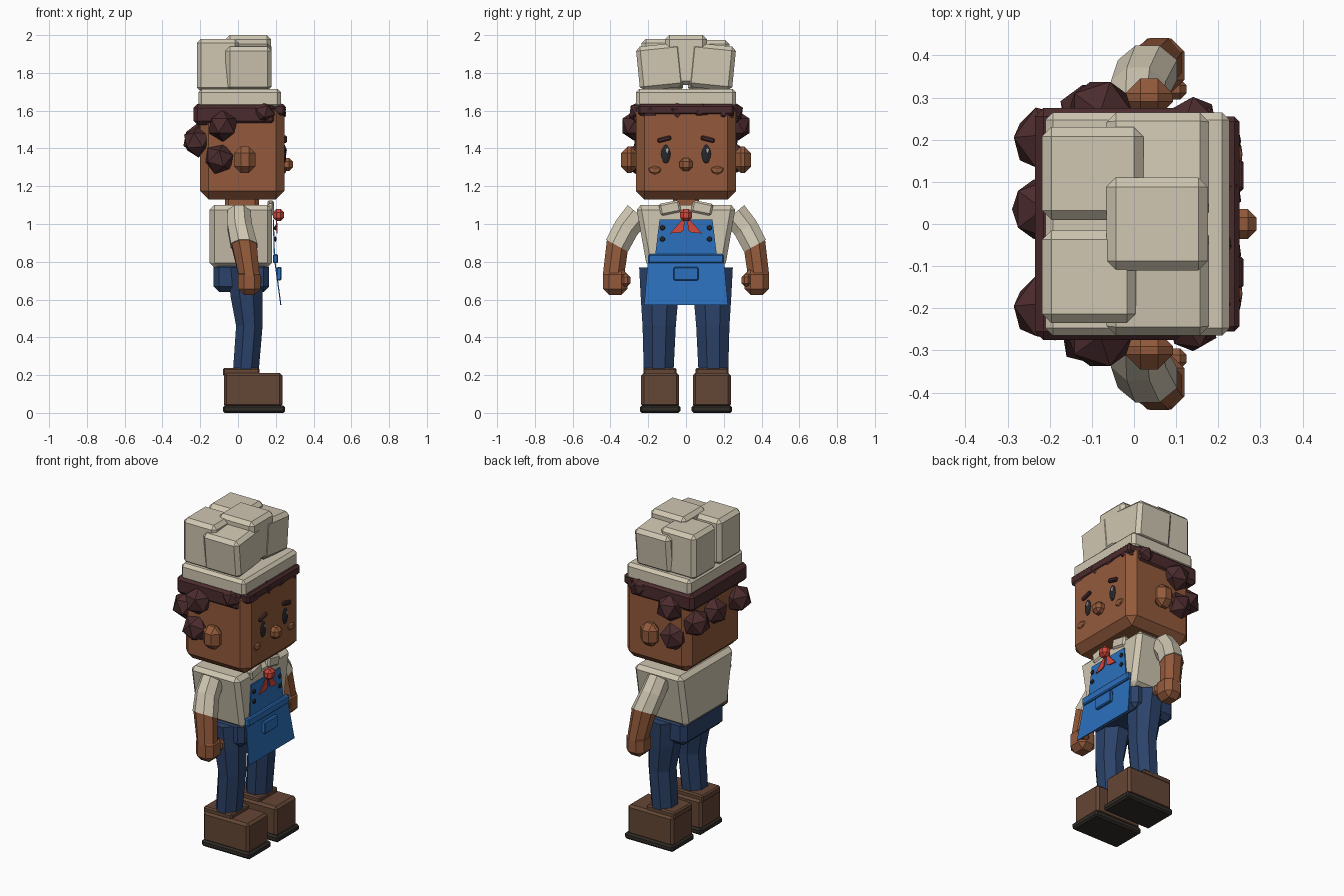
import bpy, bmesh, math
from mathutils import Vector, Matrix, Euler

old = bpy.data.objects.get("Cube")
if old:
    bpy.data.objects.remove(old, do_unlink=True)


def material(name, code):
    rgb = [int(code[i:i + 2], 16) / 255 for i in (0, 2, 4)]
    col = [c / 12.92 if c <= 0.04045 else ((c + 0.055) / 1.055) ** 2.4 for c in rgb] + [1]
    m = bpy.data.materials.new(name)
    m.use_nodes = True
    m.diffuse_color = col
    m.node_tree.nodes["Principled BSDF"].inputs["Base Color"].default_value = col
    return m


skin = material("skin brown", "935A3B")
cream = material("cream cloth", "D0C7B2")
blue = material("apron blue", "2B6FBC")
denim = material("denim blue", "2B4269")
leather = material("boot leather", "644635")
sole_mat = material("dark sole", "302C27")
hair = material("dark hair", "4B2B2D")
red = material("scarf red", "D2473B")
black = material("soft black", "27282C")
white = material("eye shine", "B8B8B4")


def finish(bm, name, mat):
    bmesh.ops.recalc_face_normals(bm, faces=bm.faces)
    me = bpy.data.meshes.new(name)
    bm.to_mesh(me)
    bm.free()
    me.materials.append(mat)
    ob = bpy.data.objects.new(name, me)
    bpy.context.collection.objects.link(ob)
    return ob


def box(name, x, y, z, mat, bevel=0.0, rot=(0, 0, 0), taper=1.0):
    """Chamfered box from its ranges; taper scales the lower end along y."""
    lo, hi = Vector((x[0], y[0], z[0])), Vector((x[1], y[1], z[1]))
    size, mid = hi - lo, (lo + hi) / 2
    size.y = abs(size.y)
    bm = bmesh.new()
    bmesh.ops.create_cube(bm, size=1)
    for v in bm.verts:
        v.co = Vector(a * b for a, b in zip(v.co, size))
        if v.co.z < 0:
            v.co.y *= taper
    if bevel:
        bmesh.ops.bevel(bm, geom=bm.edges[:], offset=bevel, segments=1, affect='EDGES')
    bm.transform(Matrix.Translation(mid) @ Euler(rot).to_matrix().to_4x4())
    return finish(bm, name, mat)


def blob(name, centre, radii, mat, detail=1, turn=0.0):
    bm = bmesh.new()
    bmesh.ops.create_icosphere(bm, subdivisions=detail, radius=1)
    bm.transform(Matrix.Translation(centre) @ Matrix.Diagonal((*radii, 1)) @ Matrix.Rotation(turn, 4, 'X'))
    return finish(bm, name, mat)


def tube(name, rings, mat, side, n=8):
    """Eight-sided limb through rings of (centre, x radius, y radius, tilt)."""
    bm = bmesh.new()
    loops = []
    for c, rx, ry, tilt in rings:
        loop = []
        for i in range(n):
            a = 2 * math.pi * (i + 0.5) / n
            k = 1 / math.cos(math.pi / n)
            u, v = rx * k * math.cos(a), ry * k * math.sin(a)
            loop.append(bm.verts.new((c[0] + u, side * (c[1] + v * math.cos(tilt)), c[2] + v * math.sin(tilt))))
        loops.append(loop)
    for a, b in zip(loops, loops[1:]):
        for i in range(n):
            bm.faces.new((a[i], a[(i + 1) % n], b[(i + 1) % n], b[i]))
    bm.faces.new(loops[0])
    bm.faces.new(loops[-1])
    return finish(bm, name, mat)


def plate(name, outline, mat, thick=0.006):
    """Thin sheet facing +x, extruded backwards."""
    bm = bmesh.new()
    face = bm.faces.new([bm.verts.new(p) for p in outline])
    ext = bmesh.ops.extrude_face_region(bm, geom=[face])
    moved = [v for v in ext["geom"] if isinstance(v, bmesh.types.BMVert)]
    bmesh.ops.translate(bm, verts=moved, vec=(-thick, 0, 0))
    return finish(bm, name, mat)


# Torso, hips and neck
box("shirt", (-0.15, 0.18), (-0.265, 0.265), (0.77, 1.1), cream, 0.025, taper=0.78)
box("hips", (-0.13, 0.165), (-0.2, 0.2), (0.64, 0.8), denim, 0.03)
box("neck", (-0.07, 0.11), (-0.07, 0.07), (1.05, 1.18), skin, 0.02)

# Head, nose
box("head", (-0.2, 0.245), (-0.265, 0.265), (1.13, 1.64), skin, 0.045)
box("nose", (0.225, 0.29), (-0.035, 0.035), (1.28, 1.35), skin, 0.02)

# Paired parts
for s, side in ((1, "left"), (-1, "right")):
    # Legs and boots
    tube(side + "_leg", [((0.035, 0.14, 0.77), 0.085, 0.108, 0),
                         ((0.045, 0.14, 0.62), 0.085, 0.1, 0),
                         ((0.06, 0.142, 0.46), 0.07, 0.088, 0),
                         ((0.04, 0.145, 0.2), 0.068, 0.078, 0)], denim, s)
    box(side + "_boot", (-0.075, 0.235), (s * 0.137 - 0.1, s * 0.137 + 0.1), (0.03, 0.212), leather, 0.014)
    box(side + "_boot_cuff", (-0.08, 0.115), (s * 0.137 - 0.088, s * 0.137 + 0.088), (0.195, 0.238), leather, 0.008)
    box(side + "_boot_sole", (-0.08, 0.25), (s * 0.137 - 0.107, s * 0.137 + 0.107), (0, 0.04), sole_mat, 0.01)

    # Arms and hands
    tube(side + "_sleeve", [((0.005, 0.255, 1.055), 0.06, 0.07, 0.7),
                            ((0.01, 0.315, 0.98), 0.065, 0.068, 0.6),
                            ((0.032, 0.365, 0.885), 0.07, 0.066, 0.5)], cream, s)
    tube(side + "_forearm", [((0.032, 0.363, 0.89), 0.066, 0.063, 0.5),
                             ((0.06, 0.385, 0.72), 0.055, 0.056, 0.1)], skin, s)
    box(side + "_hand", (0, 0.12), (s * 0.375 - 0.065, s * 0.375 + 0.065), (0.625, 0.765), skin, 0.032)
    box(side + "_thumb", (0.065, 0.125), (s * 0.32 - 0.025, s * 0.32 + 0.025), (0.67, 0.735), skin, 0.016)

    # Ears and face details
    box(side + "_ear", (-0.02, 0.092), (s * 0.3 - 0.045, s * 0.3 + 0.045), (1.27, 1.41), skin, 0.035)
    blob(side + "_eye", (0.246, s * 0.107, 1.37), (0.01, 0.025, 0.05), black, 2)
    blob(side + "_eye_shine", (0.255, s * 0.107 + 0.007, 1.388), (0.004, 0.009, 0.014), white, 1)
    box(side + "_brow", (0.235, 0.26), (s * 0.115 - 0.037, s * 0.115 + 0.037), (1.437, 1.461), hair, 0.006,
        rot=(-s * 0.25, 0, 0))
    blob(side + "_cheek", (0.243, s * 0.165, 1.285), (0.016, 0.038, 0.024), skin)

    # Collar, scarf tails, bib buttons
    box(side + "_collar", (0.155, 0.19), (s * 0.085 - 0.055, s * 0.085 + 0.055), (1.053, 1.117), cream, 0.01,
        rot=(-s * 0.2, 0, 0))
    plate(side + "_scarf_tail", [(0.206, s * 0.005, 1.04), (0.209, s * 0.085, 0.95),
                                 (0.21, s * 0.03, 0.955), (0.21, s * 0.012, 0.965)], red)
    for z in (0.92, 0.98):
        blob("%s_button_%s" % (side, "low" if z < 0.95 else "high"), (0.198, s * 0.125, z),
             (0.008, 0.015, 0.015), black)

    # Hair curls along the sides and back
    curls = [(-0.08, 0.265, 1.52, 0.085), (-0.1, 0.26, 1.345, 0.083), (0.14, 0.245, 1.59, 0.062),
             (-0.21, 0.2, 1.435, 0.084)]
    for i, (x, y, z, r) in enumerate(curls):
        blob("%s_side_curl_%d" % (side, i + 1), (x, s * y, z), (r, r, r), hair, turn=i)

# Hair cap and remaining curls
box("hair_cap", (-0.235, 0.2), (-0.275, 0.275), (1.525, 1.635), hair, 0.02)
box("hairline", (0.1, 0.25), (-0.255, 0.255), (1.575, 1.635), hair, 0.012)
blob("back_curl", (-0.215, 0.035, 1.45), (0.083, 0.083, 0.083), hair)
for i, y in enumerate((-0.19, -0.05, 0.08, 0.2)):
    blob("front_curl_%d" % (i + 1), (0.205, y, 1.595), (0.055, 0.066, 0.055), hair, turn=i)

# Hat: band and puffed blocks
box("hat_band", (-0.21, 0.227), (-0.265, 0.265), (1.615, 1.715), cream, 0.018)
box("hat_puff_back_left", (-0.218, 0.022), (0.01, 0.23), (1.7, 1.975), cream, 0.022)
box("hat_puff_back_right", (-0.218, 0.005), (-0.235, -0.015), (1.7, 1.98), cream, 0.022)
for s, side in ((1, "left"), (-1, "right")):
    box("hat_puff_front_" + side, (-0.065, 0.178), (s * 0.135 - 0.12, s * 0.135 + 0.12), (1.715, 1.95),
        cream, 0.022, rot=(-s * 0.1, 0, 0))
box("hat_puff_middle", (-0.065, 0.175), (-0.11, 0.11), (1.735, 2.0), cream, 0.022)

# Apron: bib, skirt, waistband, pocket
plate("apron_bib", [(0.19, -0.14, 1.025), (0.19, 0.14, 1.025), (0.196, 0.165, 0.82), (0.196, -0.165, 0.82)], blue)
plate("apron_skirt", [(0.196, -0.2, 0.82), (0.196, 0.2, 0.82), (0.23, 0.222, 0.57), (0.23, -0.222, 0.57)], blue)
box("apron_waistband", (0.185, 0.213), (-0.2, 0.2), (0.793, 0.84), blue, 0.006)
box("apron_pocket", (0.205, 0.23), (-0.065, 0.065), (0.702, 0.773), blue, 0.005)

# Scarf knot
box("scarf_knot", (0.185, 0.243), (-0.032, 0.032), (1.015, 1.08), red, 0.018)
